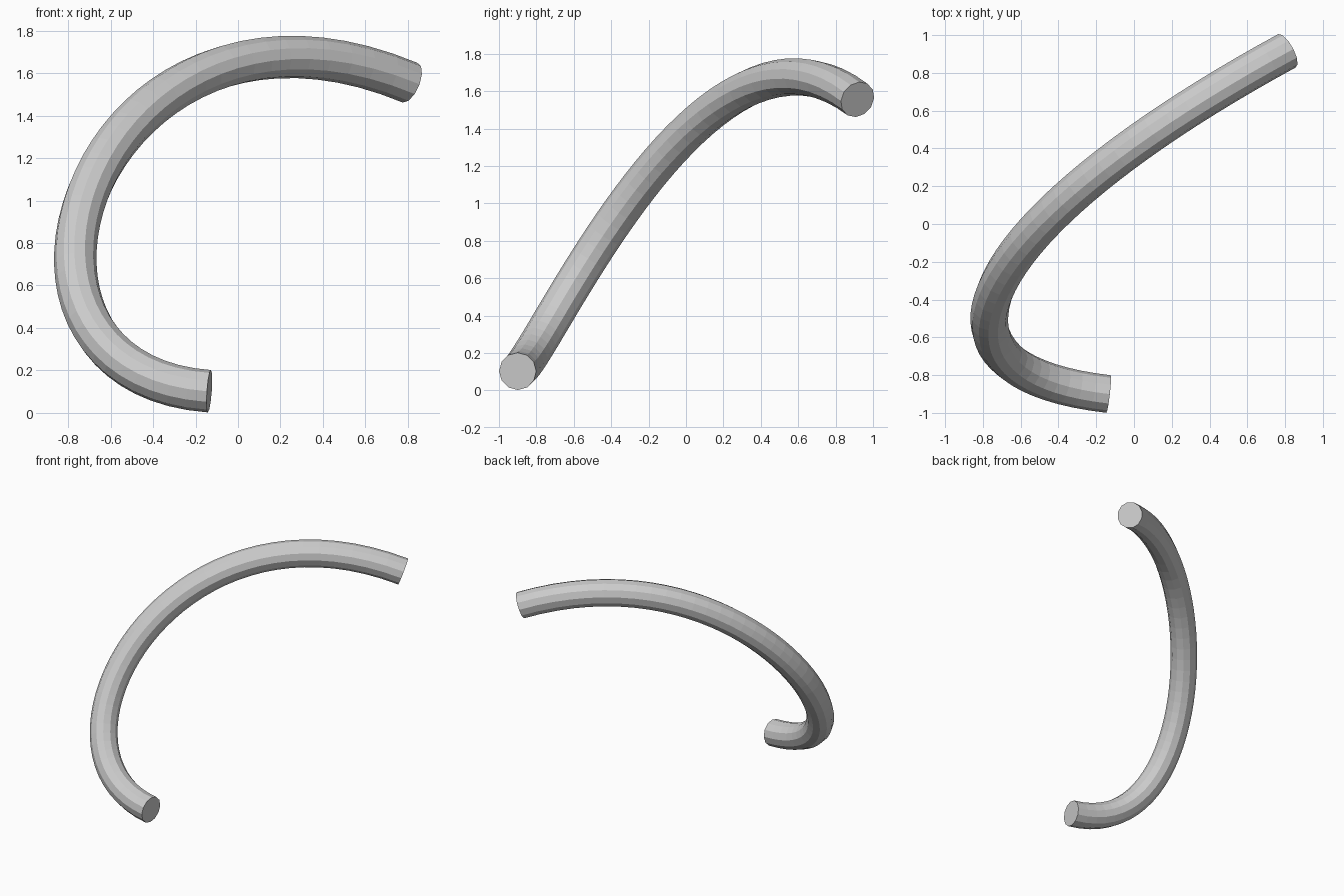
import bpy
from mathutils import Vector

if "Cube" in bpy.data.objects:
    bpy.data.objects.remove(bpy.data.objects["Cube"])

# Centreline: one cubic bezier given by its end points and handles
p0, p1 = Vector((-0.135, -0.9, 0.102)), Vector((-1.35, -0.76, 0.19))
p2, p3 = Vector((-0.69, 0.10, 2.18)), Vector((0.81, 0.917, 1.555))

curve = bpy.data.curves.new("bent_tube", "CURVE")
curve.dimensions = "3D"
curve.resolution_u = 40
curve.bevel_depth = 0.1        # round section
curve.bevel_resolution = 4
curve.use_fill_caps = True     # closed ends
curve.twist_mode = "MINIMUM"

spline = curve.splines.new("BEZIER")
spline.bezier_points.add(1)
ends = ((p0, p0 * 2 - p1, p1), (p3, p2, p3 * 2 - p2))
for point, (co, left, right) in zip(spline.bezier_points, ends):
    point.handle_left_type = point.handle_right_type = "FREE"
    point.co, point.handle_left, point.handle_right = co, left, right

# Tube as a mesh with flat facets
tube = bpy.data.objects.new("bent_tube", curve)
bpy.context.collection.objects.link(tube)
bpy.context.view_layer.objects.active = tube
tube.select_set(True)
bpy.ops.object.convert(target="MESH")
bpy.ops.object.shade_flat()
